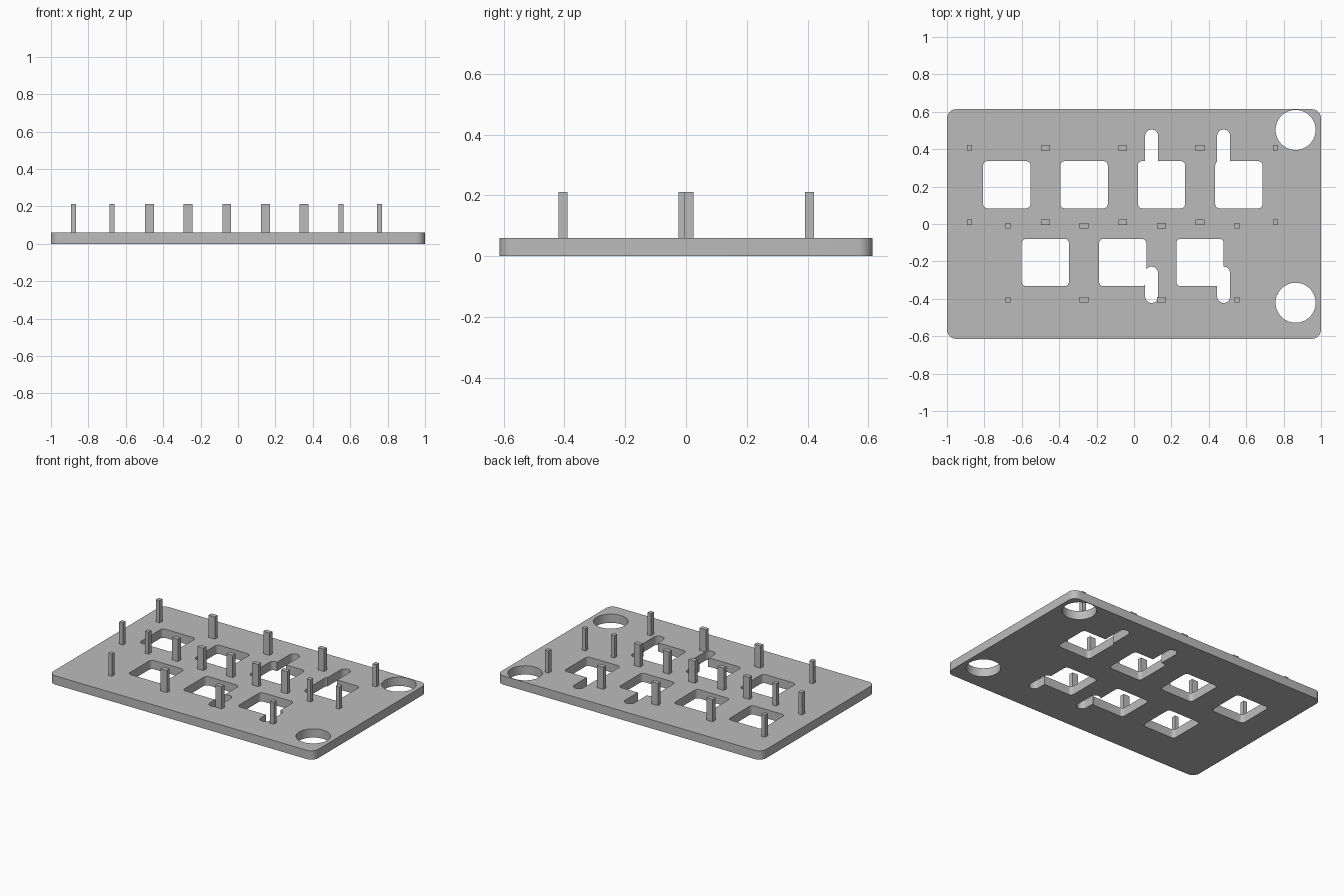
import bpy
import bmesh
from math import cos, sin, pi, radians

cube = bpy.data.objects.get("Cube")
if cube:
    bpy.data.objects.remove(cube, do_unlink=True)

THICK, TOP = 0.06, 0.212

grey = bpy.data.materials.new("plain grey")
grey.use_nodes = True
colour = (0.5, 0.5, 0.5, 1)
grey.diffuse_color = colour
grey.node_tree.nodes["Principled BSDF"].inputs["Base Color"].default_value = colour


def rounded_block(name, x, y, w, d, z0, z1, radius=0, steps=8):
    """Upright prism with a rounded rectangle outline; a full radius gives a disc or slot."""
    points = []
    for i, (sx, sy) in enumerate([(1, 1), (-1, 1), (-1, -1), (1, -1)]):
        cx, cy = x + sx * (w / 2 - radius), y + sy * (d / 2 - radius)
        for k in range(steps + 1 if radius else 1):
            a = (i + k / steps) * pi / 2
            points.append((cx + radius * cos(a), cy + radius * sin(a), z0))
    bm = bmesh.new()
    face = bm.faces.new([bm.verts.new(p) for p in points])
    extruded = bmesh.ops.extrude_face_region(bm, geom=[face])["geom"]
    top = [v for v in extruded if isinstance(v, bmesh.types.BMVert)]
    bmesh.ops.translate(bm, verts=top, vec=(0, 0, z1 - z0))
    bmesh.ops.remove_doubles(bm, verts=bm.verts, dist=0.0001)
    bmesh.ops.recalc_face_normals(bm, faces=bm.faces)
    mesh = bpy.data.meshes.new(name)
    bm.to_mesh(mesh)
    bm.free()
    mesh.materials.append(grey)
    obj = bpy.data.objects.new(name, mesh)
    bpy.context.collection.objects.link(obj)
    return obj


def select_only(obj):
    bpy.ops.object.select_all(action="DESELECT")
    obj.select_set(True)
    bpy.context.view_layer.objects.active = obj


# Base plate with rounded corners
plate = rounded_block("base_plate", 0, 0, 2, 1.228, 0, THICK, 0.05)


def cut(x, y, w, d, radius, steps=8):
    cutter = rounded_block("cutter", x, y, w, d, -0.1, 0.2, radius, steps)
    cutter.hide_render = True
    mod = plate.modifiers.new("cut", "BOOLEAN")
    mod.operation, mod.solver, mod.object = "DIFFERENCE", "EXACT", cutter
    select_only(plate)
    bpy.ops.object.modifier_apply(modifier=mod.name)
    bpy.data.objects.remove(cutter, do_unlink=True)


# Square openings in two staggered rows
PITCH = 0.4135
for first, y, count in [(-0.68, 0.21, 4), (-0.474, -0.206, 3)]:
    for i in range(count):
        cut(first + i * PITCH, y, 0.253, 0.253, 0.024)

# Slots running off the openings, and the round holes on the left side
for x in (0.094, 0.479):
    cut(x, 0.352, 0.069, 0.306, 0.0344)
    cut(x, -0.325, 0.069, 0.194, 0.0344)
for y in (0.503, -0.421):
    cut(0.864, y, 0.214, 0.214, 0.1069, 12)

select_only(plate)
bpy.ops.object.shade_smooth_by_angle(angle=radians(30))

# Upright pins around the openings: narrow at the row ends, wide between
back_row = [-0.88, -0.473, -0.06, 0.353, 0.757]
front_row = [-0.673, -0.267, 0.147, 0.551]
for label, row, ys in [("back", back_row, (0.407, 0.009)),
                       ("front", front_row, (-0.009, -0.405))]:
    for y in ys:
        for i, x in enumerate(row):
            width = 0.027 if i in (0, len(row) - 1) else 0.047
            rounded_block(f"{label}_pin", x, y, width, 0.03, THICK, TOP)
